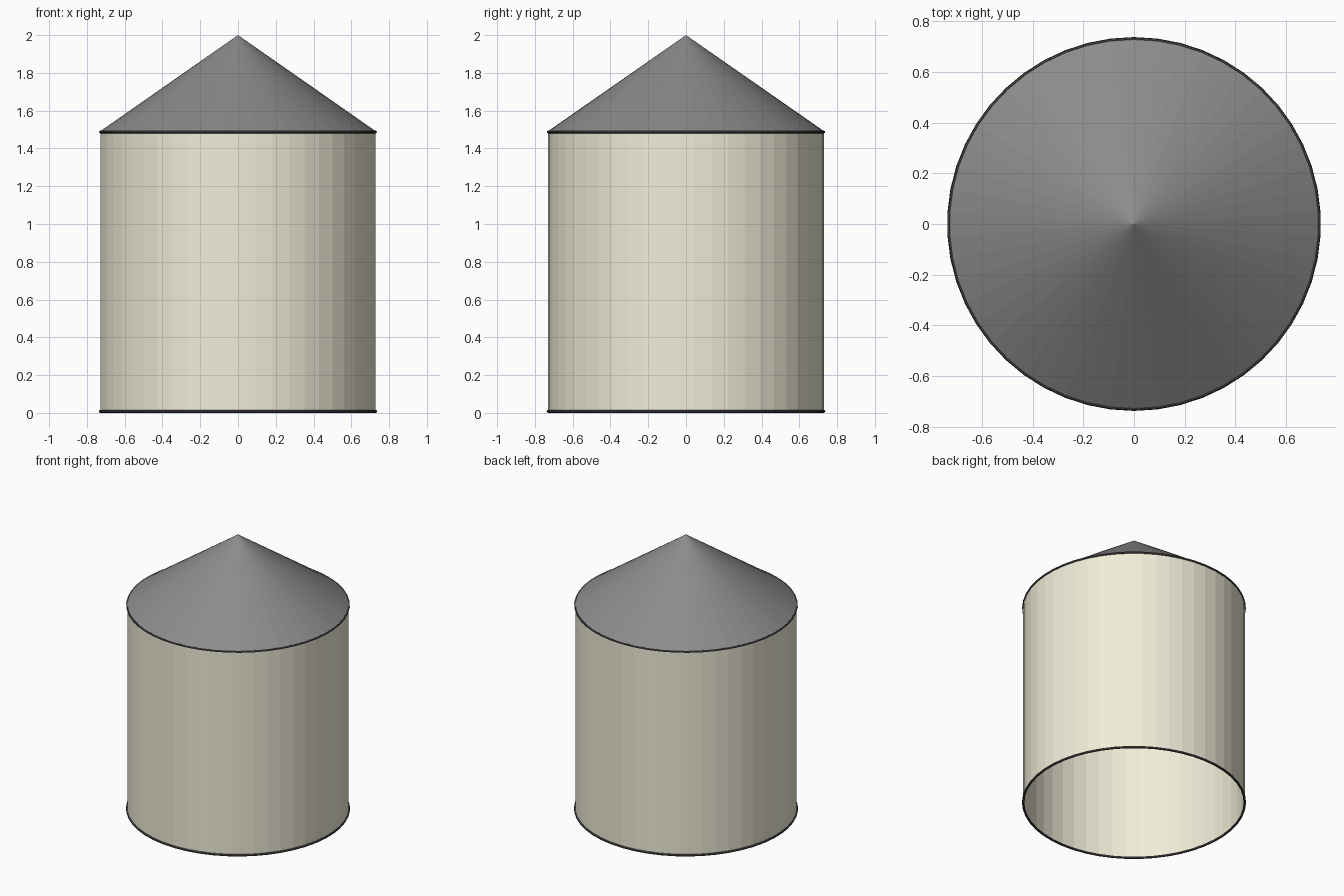
import bpy, bmesh
from math import sin, cos, pi

if "Cube" in bpy.data.objects:
    bpy.data.objects.remove(bpy.data.objects["Cube"])

SEGS = 50
WALL_R = 0.73
EAVE_Z = 1.487


def material(name, rgb):
    mat = bpy.data.materials.new(name)
    mat.diffuse_color = (*rgb, 1)
    mat.use_nodes = True
    mat.node_tree.nodes["Principled BSDF"].inputs["Base Color"].default_value = mat.diffuse_color
    return mat


def lathe(name, profile, mat, closed=False):
    """Spin an (r, z) profile around z; a radius of 0 makes a point."""
    bm = bmesh.new()
    rows = []
    for r, z in profile:
        if r == 0:
            rows.append([bm.verts.new((0, 0, z))] * SEGS)
        else:
            rows.append([bm.verts.new((r * sin(2 * pi * i / SEGS),
                                       -r * cos(2 * pi * i / SEGS), z))
                         for i in range(SEGS)])
    pairs = list(zip(rows, rows[1:]))
    if closed:
        pairs.append((rows[-1], rows[0]))
    for low, high in pairs:
        for i in range(SEGS):
            j = (i + 1) % SEGS
            corners = dict.fromkeys((low[i], low[j], high[j], high[i]))
            bm.faces.new(list(corners))
    mesh = bpy.data.meshes.new(name)
    bm.to_mesh(mesh)
    bm.free()
    mesh.materials.append(mat)
    obj = bpy.data.objects.new(name, mesh)
    bpy.context.collection.objects.link(obj)
    return obj


def ring(name, z, mat, thick=0.008):
    profile = [(WALL_R + thick * cos(a * pi / 4), z + thick * sin(a * pi / 4))
               for a in range(8)]
    return lathe(name, profile, mat, closed=True)


cream = material("cream", (0.88, 0.85, 0.69))
dark = material("dark_grey", (0.08, 0.08, 0.08))
roof_grey = material("roof_grey", (0.26, 0.26, 0.26))

# Open-bottomed round wall
lathe("wall", [(WALL_R, 0.008), (WALL_R, EAVE_Z)], cream)

# Conical roof
lathe("roof", [(WALL_R + 0.007, EAVE_Z), (0, 2.0)], roof_grey)

# Thin hoops around the foot and the eave
ring("base_ring", 0.008, dark)
ring("eave_ring", EAVE_Z, dark, 0.007)
